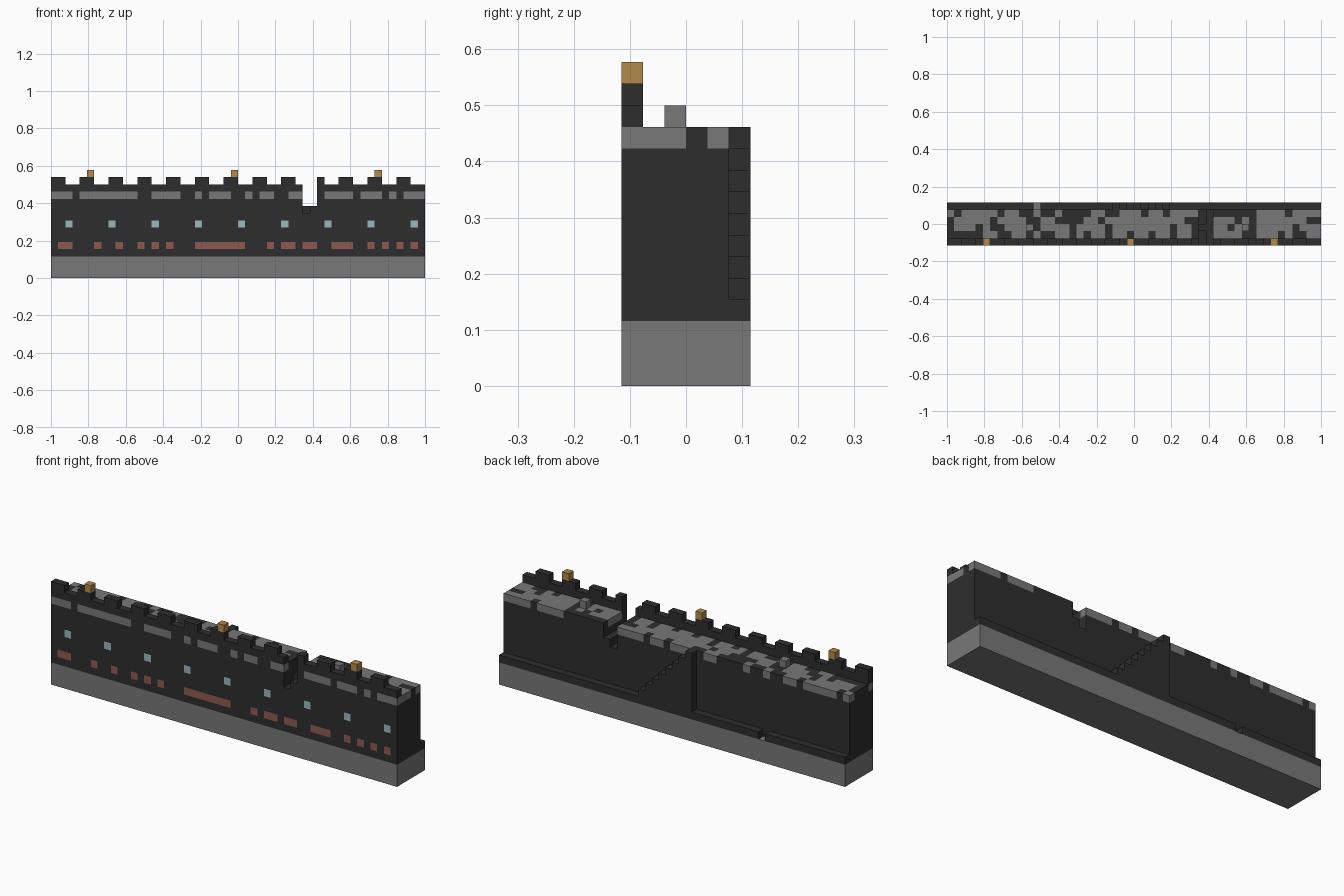
import bpy
import bmesh
from mathutils import Vector

if "Cube" in bpy.data.objects:
    bpy.data.objects.remove(bpy.data.objects["Cube"], do_unlink=True)

NX, NY = 52, 6            # blocks along and across the wall
U = 2 / NX                # block size


def material(name, rgb):
    m = bpy.data.materials.new(name)
    m.use_nodes = True
    m.diffuse_color = (*rgb, 1)
    bsdf = next(n for n in m.node_tree.nodes if n.type == 'BSDF_PRINCIPLED')
    bsdf.inputs["Base Color"].default_value = (*rgb, 1)
    bsdf.inputs["Roughness"].default_value = 0.9
    return m


MATS = [material("dark_stone", (0.027, 0.027, 0.027)),
        material("grey_stone", (0.188, 0.188, 0.188)),
        material("red_brick", (0.27, 0.102, 0.076)),
        material("pale_blue_glass", (0.314, 0.468, 0.515)),
        material("torch_gold", (0.445, 0.254, 0.065))]
DARK, GREY, RED, BLUE, GOLD = range(5)

# Weathering along the wall: '#' marks a coloured block
FRONT_GREY = "###.########..####..#.###..#.##..##...####.###.#.###"
FRONT_RED = ".##...#..#..#.#.#...#######...#.##.##..###..#.#.#.#."
WALK_GREY = {
    4: "#.#####.##..#..#....##..###.##.####........####.####",
    3: ".#####.####..##....##.###########....###.#.#######..",
    2: ".###.#..####.####.####.########.##...##.##.#####.###",
    1: ".....##..##.#..##.#.##.##.##.##.##...####..###.#..##",
}


def block(x0, x1, y0, y1, z0, z1):
    return {(x, y, z) for x in range(x0, x1)
            for y in range(y0, y1) for z in range(z0, z1)}


def wall_colour(c):
    x, y, z = c
    if z == 11:
        row = FRONT_GREY if y == 0 else WALK_GREY[y]
        return GREY if row[x] == '#' else DARK
    if y == 0 and z == 4 and FRONT_RED[x] == '#':
        return RED
    if y == 0 and z == 7 and x % 6 == 2:
        return BLUE
    return DARK


# Breach through the top of the wall, with a deeper notch beside one stone
breach = block(35, 37, 0, 5, 10, 14)
notch = block(35, 36, 0, 5, 9, 10) - block(35, 36, 2, 3, 9, 10)

foundation = block(0, NX, 0, NY, 0, 3)
wall = block(0, NX, 0, 5, 3, 12) - breach - notch
parapet = block(0, NX, 0, 1, 12, 13) - breach
merlons = {c for c in block(0, NX, 0, 1, 13, 14) if c[0] % 4 < 2} - breach
ledge = block(0, NX, 5, 6, 3, 4) - block(12, 13, 5, 6, 3, 4)
stairs = set()
for step in range(8):
    stairs |= block(23 + step, 24 + step, 5, 6, 4, 12 - step)
loose_stones = {(11, 2, 12), (41, 2, 12)}
torches = {(x, 0, 14) for x in (5, 25, 45)}

PARTS = {
    "foundation": (foundation, lambda c: GREY),
    "wall": (wall, wall_colour),
    "parapet": (parapet, lambda c: DARK),
    "merlons": (merlons, lambda c: DARK),
    "back_ledge": (ledge, lambda c: DARK),
    "back_stairs": (stairs, lambda c: DARK),
    "loose_stones": (loose_stones, lambda c: GREY),
    "torches": (torches, lambda c: GOLD),
}
SOLID = set().union(*(cells for cells, _ in PARTS.values()))


def build(name, cells, colour):
    """Make one object from the outer faces of its blocks."""
    bm = bmesh.new()
    for c in sorted(cells):
        centre = Vector(c) + Vector((0.5 - NX / 2, 0.5 - NY / 2, 0.5))
        for axis in range(3):
            for sign in (-1, 1):
                n = Vector((0, 0, 0))
                n[axis] = sign
                if tuple(int(a + b) for a, b in zip(c, n)) in SOLID:
                    continue
                a = Vector((0, 0, 0))
                a[(axis + 1) % 3] = 0.5
                b = n.cross(a)
                mid = centre + n / 2
                corners = (mid - a - b, mid + a - b, mid + a + b, mid - a + b)
                face = bm.faces.new([bm.verts.new(p * U) for p in corners])
                face.material_index = colour(c)
    bmesh.ops.remove_doubles(bm, verts=bm.verts, dist=U / 100)
    mesh = bpy.data.meshes.new(name)
    bm.to_mesh(mesh)
    bm.free()
    for m in MATS:
        mesh.materials.append(m)
    obj = bpy.data.objects.new(name, mesh)
    bpy.context.scene.collection.objects.link(obj)


for part, (cells, colour) in PARTS.items():
    build(part, cells, colour)
